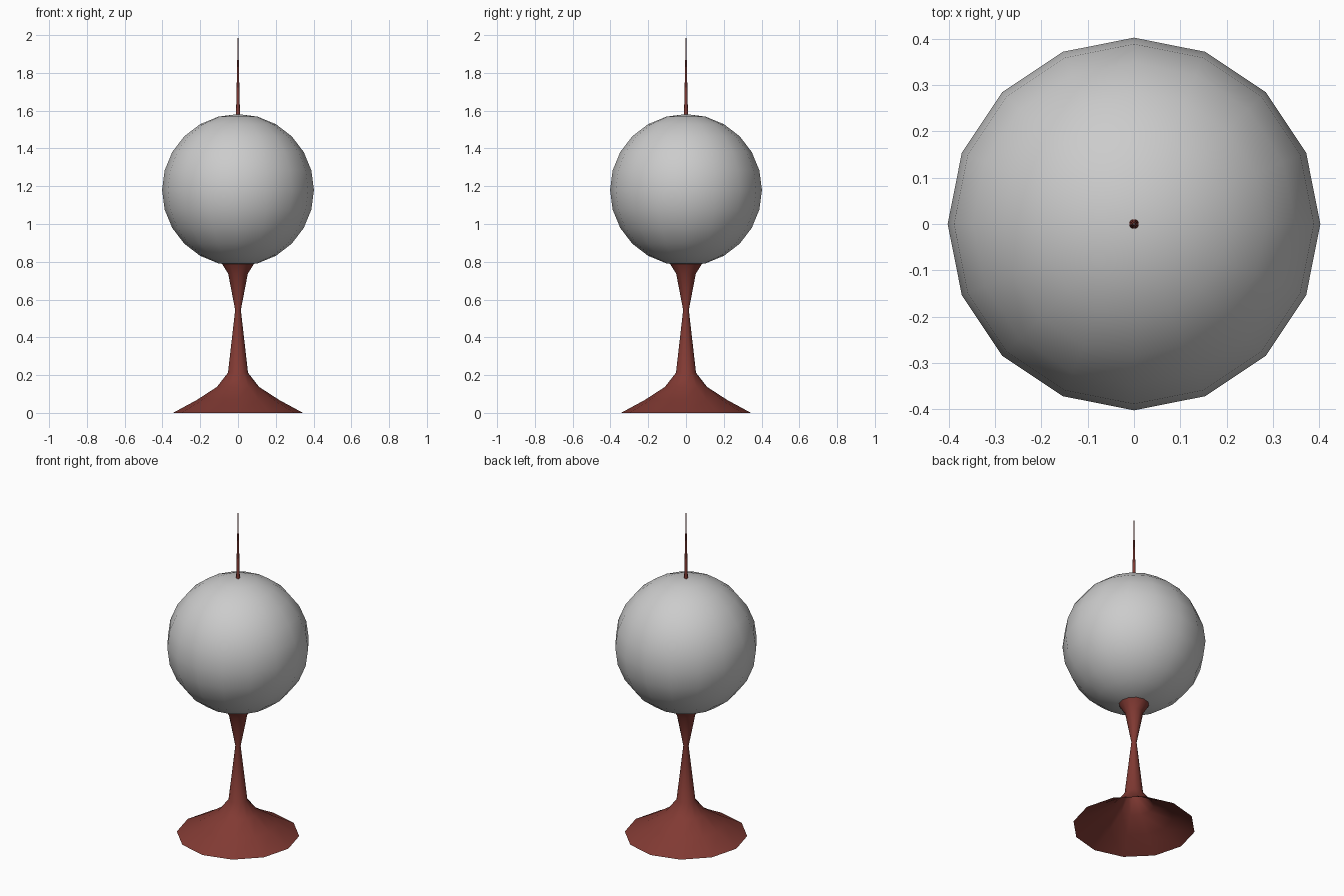
import bpy
import bmesh
from math import cos, sin, tau

cube = bpy.data.objects.get("Cube")
if cube:
    bpy.data.objects.remove(cube, do_unlink=True)


def make_material(name, rgb):
    mat = bpy.data.materials.new(name)
    mat.use_nodes = True
    mat.diffuse_color = (*rgb, 1)
    bsdf = next(n for n in mat.node_tree.nodes if n.type == "BSDF_PRINCIPLED")
    bsdf.inputs["Base Color"].default_value = (*rgb, 1)
    return mat


def finish(name, bm, mat):
    mesh = bpy.data.meshes.new(name)
    bm.to_mesh(mesh)
    bm.free()
    mesh.materials.append(mat)
    for face in mesh.polygons:
        face.use_smooth = True
    obj = bpy.data.objects.new(name, mesh)
    bpy.context.collection.objects.link(obj)
    return obj


def lathe(name, profile, sides, mat):
    """Turn (radius, height) points around z, open at both ends."""
    bm = bmesh.new()
    rings = [[bm.verts.new((r * cos(tau * i / sides), r * sin(tau * i / sides), z))
              for i in range(sides)] for r, z in profile]
    for low, high in zip(rings, rings[1:]):
        for i in range(sides):
            j = (i + 1) % sides
            bm.faces.new((low[i], low[j], high[j], high[i]))
    return finish(name, bm, mat)


red = make_material("dark red", (0.22, 0.042, 0.033))
grey = make_material("light grey", (0.6, 0.6, 0.6))

# Hollow flared foot, narrow waist and small cup under the globe
lathe("stand", [(0.344, 0), (0.217, 0.069), (0.111, 0.138), (0.053, 0.213),
                (0.015, 0.545), (0.052, 0.737), (0.085, 0.79)], 12, red)

# Globe
bm = bmesh.new()
bmesh.ops.create_uvsphere(bm, u_segments=16, v_segments=12, radius=0.402)
globe = finish("globe", bm, grey)
globe.location.z = 1.18

# Needle on top, starting inside the globe
lathe("spike", [(0.012, 1.5), (0.01, 1.6), (0.001, 2)], 12, red)
